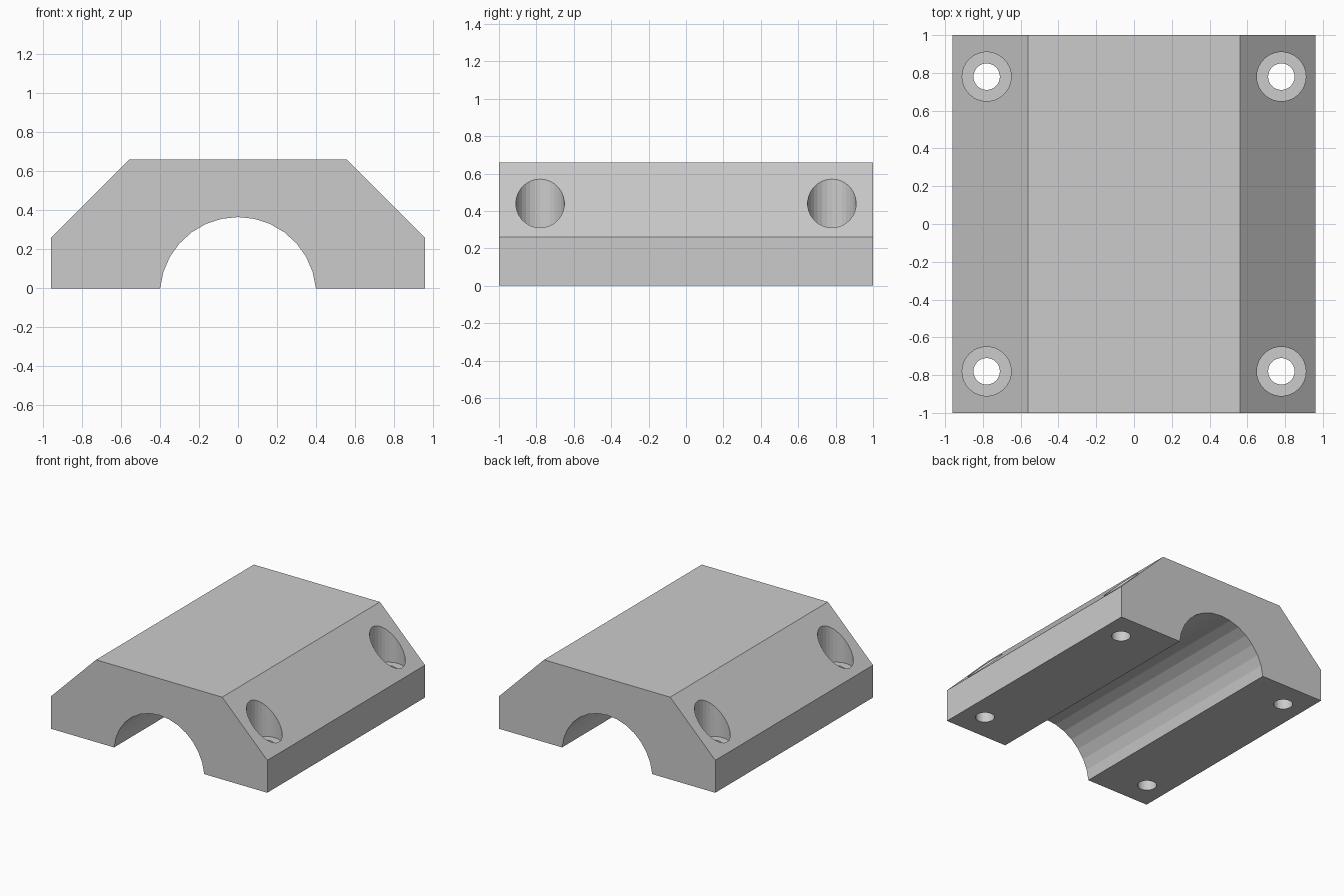
import bpy, bmesh
from math import sin, cos, pi, asin

if "Cube" in bpy.data.objects:
    bpy.data.objects.remove(bpy.data.objects["Cube"])


def make_object(name, bm):
    bmesh.ops.recalc_face_normals(bm, faces=bm.faces)
    me = bpy.data.meshes.new(name)
    bm.to_mesh(me)
    bm.free()
    ob = bpy.data.objects.new(name, me)
    bpy.context.collection.objects.link(ob)
    return ob


# Clamp body: chamfered block profile with an arched channel, extruded along y
R, ZC, N = 0.4015, -0.036, 14
start = asin(-ZC / R)
arc = []
for i in range(N + 1):
    a = start + (pi - 2 * start) * i / N
    arc.append((R * cos(a), ZC + R * sin(a)))
outer = [(-0.96, 0), (-0.96, 0.26), (-0.56, 0.66), (0.56, 0.66), (0.96, 0.26), (0.96, 0)]

bm = bmesh.new()
face = bm.faces.new([bm.verts.new((x, -1, z)) for x, z in outer + arc])
ext = bmesh.ops.extrude_face_region(bm, geom=[face])
new_verts = [g for g in ext["geom"] if isinstance(g, bmesh.types.BMVert)]
bmesh.ops.translate(bm, verts=new_verts, vec=(0, 2, 0))
# extrusion keeps the start cap only if it is still present
if len([f for f in bm.faces if all(v.co.y < -0.99 for v in f.verts)]) == 0:
    bmesh.ops.holes_fill(bm, edges=[e for e in bm.edges if e.is_boundary])
body = make_object("clamp_body", bm)

# Stepped screw-hole cutters: narrow bore below, wide counterbore above
SIDES = 30
bm = bmesh.new()
for sx in (-1, 1):
    for sy in (-1, 1):
        rings = []
        for r, z in [(0.07, -0.1), (0.07, 0.26), (0.13, 0.26), (0.13, 0.9)]:
            rings.append([bm.verts.new((sx * 0.78 + r * cos(2 * pi * k / SIDES),
                                        sy * 0.78 + r * sin(2 * pi * k / SIDES), z))
                          for k in range(SIDES)])
        for lo, hi in zip(rings, rings[1:]):
            for k in range(SIDES):
                j = (k + 1) % SIDES
                bm.faces.new((lo[k], lo[j], hi[j], hi[k]))
        bm.faces.new(rings[0][::-1])
        bm.faces.new(rings[-1])
cutter = make_object("screw_hole_cutter", bm)
cutter.hide_render = True
cutter.display_type = 'WIRE'

# Cut the holes and bake the result, then remove the helper
mod = body.modifiers.new("screw_holes", 'BOOLEAN')
mod.operation = 'DIFFERENCE'
mod.solver = 'EXACT'
mod.object = cutter
bpy.context.view_layer.objects.active = body
body.select_set(True)
bpy.ops.object.modifier_apply(modifier=mod.name)
bpy.data.objects.remove(cutter)
